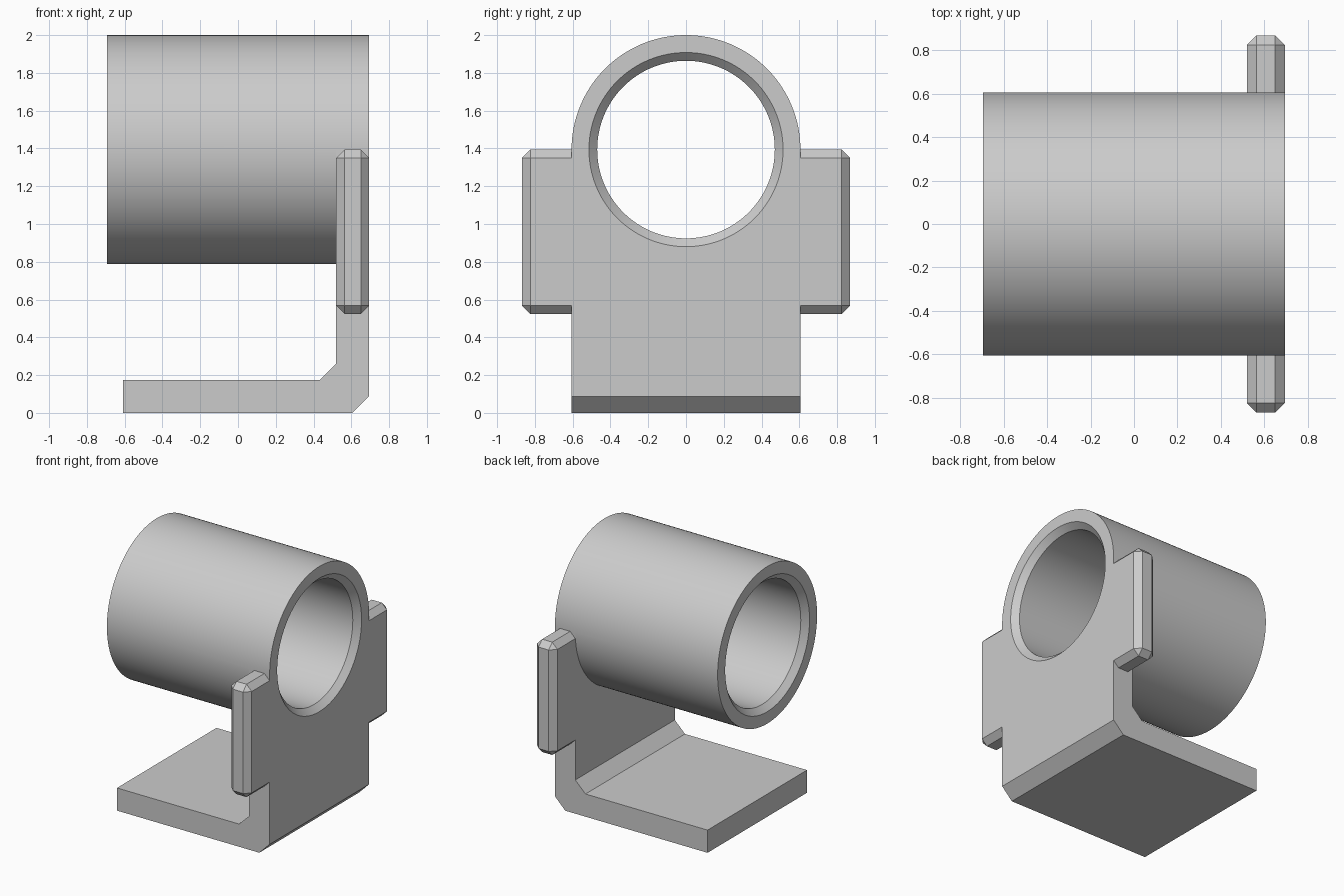
import bpy
import bmesh
import math

if "Cube" in bpy.data.objects:
    bpy.data.objects.remove(bpy.data.objects["Cube"], do_unlink=True)

HALF_LENGTH = 0.694   # half of the tube length along x
RADIUS = 0.606        # tube radius and half width of the foot
AXIS_Z = 1.394        # height of the tube axis
BORE = 0.47
CHAMFER = 0.044
PLATE_BACK = 0.52     # inner face of the upright plate
SEGMENTS = 128

grey = bpy.data.materials.new("plain grey")
grey.use_nodes = True
colour = (0.6, 0.6, 0.6, 1)
grey.diffuse_color = colour
grey.node_tree.nodes["Principled BSDF"].inputs["Base Color"].default_value = colour


def add_object(name, bm):
    bmesh.ops.recalc_face_normals(bm, faces=bm.faces)
    mesh = bpy.data.meshes.new(name)
    bm.to_mesh(mesh)
    bm.free()
    mesh.materials.append(grey)
    obj = bpy.data.objects.new(name, mesh)
    bpy.context.collection.objects.link(obj)
    return obj


def extrude_profile(name, points, half_width):
    """Prism along y from a closed (x, z) profile."""
    bm = bmesh.new()
    face = bm.faces.new([bm.verts.new((x, -half_width, z)) for x, z in points])
    result = bmesh.ops.extrude_face_region(bm, geom=[face])
    verts = [v for v in result["geom"] if isinstance(v, bmesh.types.BMVert)]
    bmesh.ops.translate(bm, verts=verts, vec=(0, 2 * half_width, 0))
    return add_object(name, bm)


def turn(name, profile):
    """Capped solid of revolution about the tube axis from (x, radius) points."""
    bm = bmesh.new()
    rings = []
    for x, r in profile:
        angles = [2 * math.pi * i / SEGMENTS for i in range(SEGMENTS)]
        rings.append([bm.verts.new((x, r * math.cos(a), AXIS_Z + r * math.sin(a)))
                      for a in angles])
    for a, b in zip(rings, rings[1:]):
        for i in range(SEGMENTS):
            j = (i + 1) % SEGMENTS
            bm.faces.new((a[i], a[j], b[j], b[i]))
    bm.faces.new(rings[0])
    bm.faces.new(rings[-1])
    return add_object(name, bm)


def combine(target, tool, operation):
    bpy.context.view_layer.objects.active = target
    mod = target.modifiers.new(operation.lower(), "BOOLEAN")
    mod.operation = operation
    mod.solver = "EXACT"
    mod.object = tool
    bpy.ops.object.modifier_apply(modifier=mod.name)
    bpy.data.objects.remove(tool, do_unlink=True)


# L-shaped bracket: foot and upright plate with chamfered corner
bracket = extrude_profile("tube_bracket", [
    (-0.608, 0), (0.606, 0), (HALF_LENGTH, 0.088), (HALF_LENGTH, AXIS_Z),
    (PLATE_BACK, AXIS_Z), (PLATE_BACK, 0.26), (0.433, 0.175), (-0.608, 0.175)], RADIUS)

# Side ears: one chamfered bar across the plate
ears = extrude_profile("side_ears", [
    (PLATE_BACK, 0.524), (HALF_LENGTH, 0.524),
    (HALF_LENGTH, AXIS_Z), (PLATE_BACK, AXIS_Z)], 0.868)
bpy.context.view_layer.objects.active = ears
bevel = ears.modifiers.new("chamfer", "BEVEL")
bevel.width = CHAMFER
bevel.segments = 1
bpy.ops.object.modifier_apply(modifier=bevel.name)

# Tube body and its bore with a chamfer at each mouth
tube = turn("tube", [(-HALF_LENGTH, RADIUS), (HALF_LENGTH, RADIUS)])
over = 0.02
bore = turn("bore_cutter", [
    (-HALF_LENGTH - over, BORE + CHAMFER + over),
    (CHAMFER - HALF_LENGTH, BORE), (HALF_LENGTH - CHAMFER, BORE),
    (HALF_LENGTH + over, BORE + CHAMFER + over)])

combine(bracket, ears, "UNION")
combine(bracket, tube, "UNION")
combine(bracket, bore, "DIFFERENCE")

# Smooth the round walls, keep the chamfers crisp
bpy.ops.object.select_all(action="DESELECT")
bracket.select_set(True)
bpy.context.view_layer.objects.active = bracket
bpy.ops.object.shade_smooth_by_angle(angle=math.radians(25))
